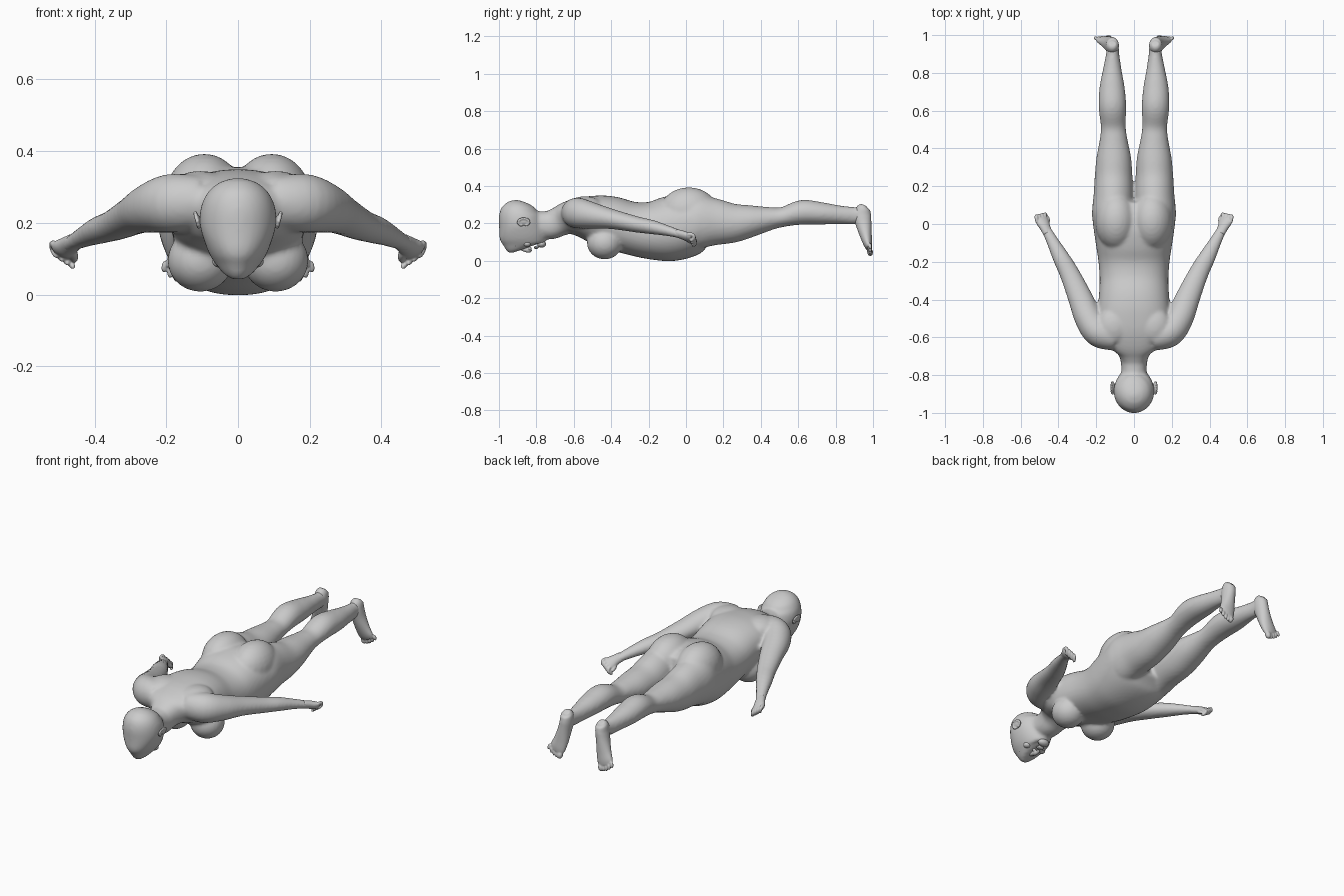
import bpy, bmesh, math
from mathutils import Vector, Matrix


def spline(a, b, c, d, t):
    return 0.5 * (2 * b + (c - a) * t + (2 * a - 5 * b + 4 * c - d) * t * t + (3 * b - a - 3 * c + d) * t ** 3)


def loft(bm, secs, side=(1, 0, 0), n=32, steps=5, power=2.0, s=1):
    """Closed skin through sections (x, y, z, half width, half depth), smoothly interpolated."""
    pts = []
    for i in range(len(secs) - 1):
        q = [secs[max(0, min(len(secs) - 1, i + k))] for k in (-1, 0, 1, 2)]
        for j in range(steps):
            pts.append([spline(*[p[m] for p in q], j / steps) for m in range(5)])
    pts.append(list(secs[-1]))
    rings = []
    for i, p in enumerate(pts):
        tan = (Vector(pts[min(i + 1, len(pts) - 1)][:3]) - Vector(pts[max(i - 1, 0)][:3])).normalized()
        v = tan.cross(Vector(side)).normalized()
        u = v.cross(tan)
        ring = []
        for k in range(n):
            a = 2 * math.pi * k / n
            c, d = math.cos(a), math.sin(a)
            c = math.copysign(abs(c) ** (2 / power), c)
            d = math.copysign(abs(d) ** (2 / power), d)
            w = Vector(p[:3]) + u * c * p[3] + v * d * p[4]
            ring.append(bm.verts.new((w.x * s, w.y, w.z)))
        rings.append(ring)
    faces = [bm.faces.new(rings[0]), bm.faces.new(rings[-1][::-1])]
    for r, q in zip(rings, rings[1:]):
        for k in range(n):
            faces.append(bm.faces.new((r[k], q[k], q[k - 1], r[k - 1])))
    bmesh.ops.recalc_face_normals(bm, faces=faces)


def blob(bm, c, r, rot=(0, 0, 0), s=1):
    """Ellipsoid, placed on side s."""
    m = Matrix.Translation((c[0] * s, c[1], c[2]))
    for axis, a in zip("XYZ", (rot[0], rot[1] * s, rot[2] * s)):
        m = m @ Matrix.Rotation(math.radians(a), 4, axis)
    bmesh.ops.create_uvsphere(bm, u_segments=24, v_segments=14, radius=1,
                              matrix=m @ Matrix.Diagonal((*r, 1)))


def finish(bm, name, voxel, smooth):
    me = bpy.data.meshes.new(name)
    bm.to_mesh(me)
    bm.free()
    ob = bpy.data.objects.new(name, me)
    bpy.context.collection.objects.link(ob)
    r = ob.modifiers.new("blend", "REMESH")
    r.mode, r.voxel_size, r.use_smooth_shade = "VOXEL", voxel, True
    m = ob.modifiers.new("soften", "SMOOTH")
    m.factor, m.iterations = 0.5, smooth
    return ob


# Torso and neck: y, half width, top, bottom
body = bmesh.new()
torso = [(-.81, .065, .265, .13), (-.73, .070, .268, .115), (-.68, .088, .288, .13),
         (-.63, .150, .318, .14), (-.56, .190, .342, .125), (-.48, .192, .352, .09),
         (-.40, .187, .345, .06), (-.30, .182, .318, .035), (-.20, .188, .316, .01),
         (-.10, .203, .342, -.003), (0, .217, .36, .018), (.07, .222, .355, .06), (.13, .20, .325, .11)]
loft(body, [(0, y, (t + b) / 2, w, (t - b) / 2) for y, w, t, b in torso], n=48, power=2.25)

# Head, lofted from face to back of skull
loft(body, [(0, -.862, .066, .035, .075), (0, -.866, .08, .058, .103), (0, -.868, .11, .078, .122),
            (0, -.873, .15, .094, .127), (0, -.883, .20, .107, .118), (0, -.89, .25, .102, .109),
            (0, -.886, .29, .080, .085), (0, -.882, .312, .048, .05), (0, -.88, .32, .015, .015)], n=40)

for s in (-1, 1):
    # Breasts, shoulder blades and buttocks
    blob(body, (.105, -.435, .095), (.092, .095, .087), s=s)
    blob(body, (.105, -.54, .29), (.09, .10, .055), s=s)
    blob(body, (.094, .015, .265), (.112, .155, .128), s=s)
    # Arm
    loft(body, [(.10, -.60, .255, .07, .075), (.185, -.575, .255, .078, .082), (.24, -.50, .242, .074, .07),
                (.285, -.39, .222, .065, .053), (.34, -.265, .195, .053, .043), (.385, -.18, .180, .045, .038),
                (.43, -.095, .160, .033, .028), (.462, -.035, .143, .027, .022), (.472, -.015, .138, .027, .022)], s=s)
    # Leg
    loft(body, [(.112, .0, .21, .10, .13), (.112, .06, .21, .11, .145), (.108, .15, .208, .106, .127),
                (.108, .25, .202, .100, .106), (.107, .35, .213, .092, .085), (.108, .45, .226, .073, .062),
                (.110, .52, .235, .066, .053), (.114, .62, .259, .073, .066), (.116, .72, .254, .067, .060),
                (.115, .82, .246, .049, .050), (.113, .90, .242, .035, .046), (.113, .95, .25, .032, .043)], s=s)
finish(body, "body", .009, 7)

for s, label in ((-1, "left"), (1, "right")):
    # Foot pointing down, with five toes
    foot = bmesh.new()
    loft(foot, [(.113, .955, .296, .018, .015), (.114, .948, .28, .032, .037), (.116, .943, .24, .036, .047),
                (.125, .951, .19, .037, .041), (.139, .963, .13, .043, .031), (.153, .973, .088, .047, .023),
                (.162, .979, .065, .042, .015)], s=s)
    for i in range(5):
        r = .016 if i == 0 else .0125 - .0008 * i
        blob(foot, (.134 + .0175 * i, .984, .047 + .002 * i * i), (r, r, .022 - .001 * i), (8, -12, 0), s)
    finish(foot, label + "_foot", .004, 4)

    # Hand with curled fingers and thumb
    hand = bmesh.new()
    loft(hand, [(.455, -.05, .148, .026, .021), (.472, -.015, .137, .03, .022), (.484, .01, .127, .036, .021),
                (.490, .03, .12, .034, .016)], s=s, side=(.8, -.3, .5))
    for i in range(4):
        x, y, z = .468 + .015 * i, .028 - .003 * i, .112 + .010 * i
        loft(hand, [(x, y - .01, z, .009, .009), (x + .004, y + .016, z - .002, .010, .010),
                    (x + .002, y + .024, z - .017, .009, .009), (x - .006, y + .012, z - .032, .008, .008),
                    (x - .010, y + .003, z - .034, .005, .005)], n=12, steps=4, s=s)
    loft(hand, [(.468, -.01, .13, .012, .012), (.458, .01, .112, .012, .012), (.456, .028, .10, .010, .010),
                (.458, .04, .094, .006, .006)], n=12, s=s)
    finish(hand, label + "_hand", .0035, 4)

    # Ear: rim ring around a shallow shell
    ear = bmesh.new()
    blob(ear, (.109, -.868, .205), (.008, .030, .019), (0, 20, 0), s)
    for i in range(12):
        a = math.radians(i * 27 - 60)
        blob(ear, (.114 + .005 * math.sin(a), -.868 - .028 * math.cos(a), .207 + .019 * math.sin(a)), (.006, .009, .007), s=s)
    finish(ear, label + "_ear", .003, 3)

# Facial features on the downward side of the head
face = bmesh.new()
loft(face, [(0, -.895, .075, .010, .014), (0, -.865, .064, .012, .014), (0, -.84, .058, .015, .015),
            (0, -.828, .064, .014, .010)], n=16)
blob(face, (0, -.772, .090), (.034, .024, .020))
blob(face, (0, -.806, .071), (.026, .006, .009))
blob(face, (0, -.795, .072), (.023, .006, .009))
for s in (-1, 1):
    blob(face, (.014, -.835, .067), (.010, .010, .009), s=s)
    blob(face, (.034, -.912, .078), (.026, .009, .012), (0, -20, 0), s)
    blob(face, (.034, -.888, .083), (.016, .010, .011), s=s)
    blob(face, (.05, -.85, .092), (.022, .022, .017), s=s)
finish(face, "face_features", .003, 4)
